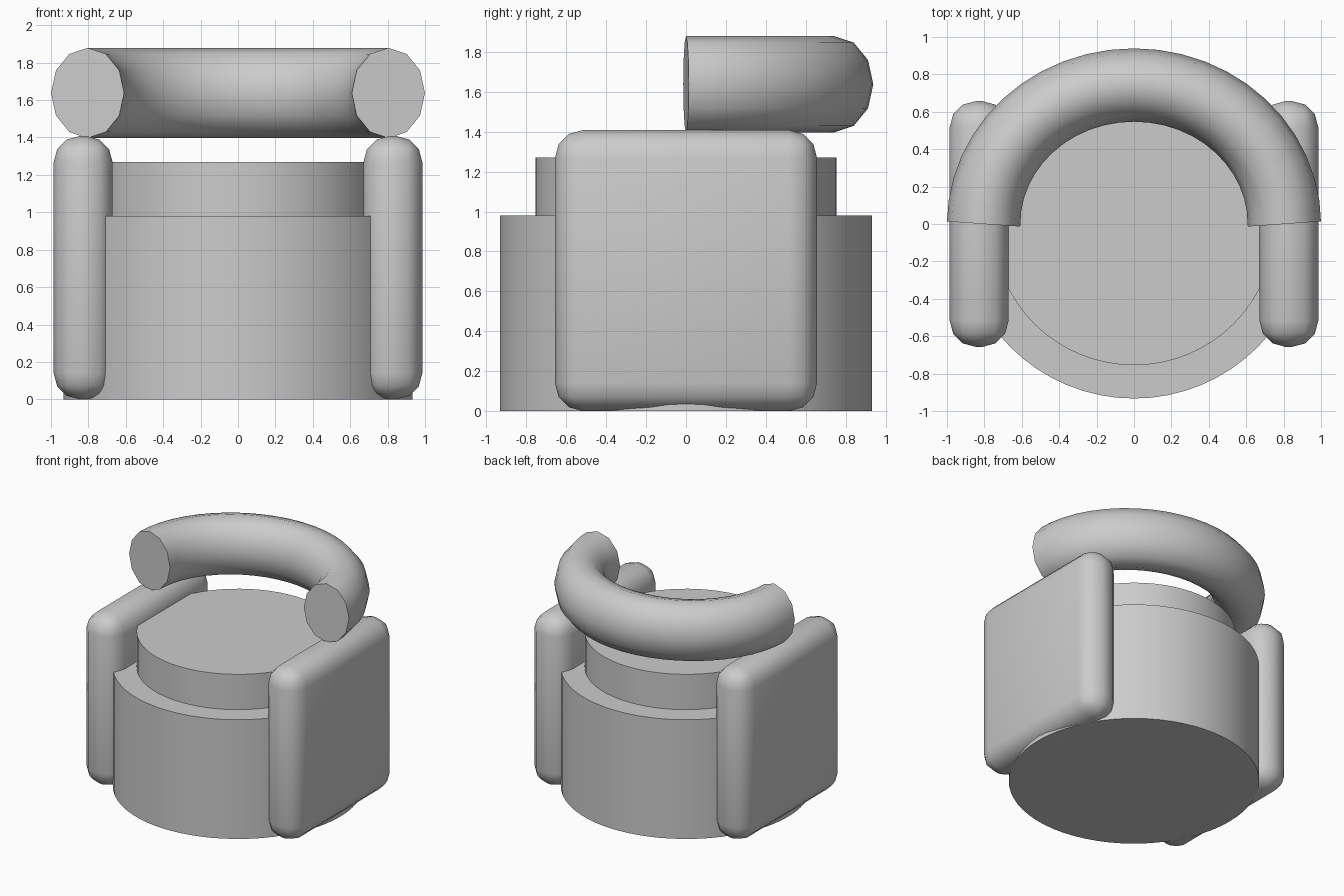
import bpy, bmesh
from math import sin, cos, pi, radians
from mathutils import Vector

if "Cube" in bpy.data.objects:
    bpy.data.objects.remove(bpy.data.objects["Cube"])


def smooth(obj, angle=40):
    bpy.ops.object.select_all(action='DESELECT')
    obj.select_set(True)
    bpy.context.view_layer.objects.active = obj
    bpy.ops.object.shade_smooth_by_angle(angle=radians(angle))


def drum(name, radius, z0, z1):
    bpy.ops.mesh.primitive_cylinder_add(vertices=64, radius=radius, depth=z1 - z0,
                                        location=(0, 0, (z0 + z1) / 2))
    obj = bpy.context.object
    obj.name = name
    smooth(obj)


def rounded_box(name, center, size, radius):
    bpy.ops.mesh.primitive_cube_add(size=1, location=center)
    obj = bpy.context.object
    obj.name = name
    obj.scale = size
    bpy.ops.object.transform_apply(location=False, rotation=False, scale=True)
    bevel = obj.modifiers.new("rounding", 'BEVEL')
    bevel.width = radius
    bevel.segments = 3
    bpy.ops.object.modifier_apply(modifier=bevel.name)
    smooth(obj)


def half_ring(name, a, b, z, r_side, r_up, steps=24, sides=12):
    # Sweep an oval section along half an ellipse, capped at both ends
    path = [Vector((a * cos(pi * i / steps), b * sin(pi * i / steps), z))
            for i in range(steps + 1)]
    bm = bmesh.new()
    rings = []
    for i, p in enumerate(path):
        t = (path[min(i + 1, steps)] - path[max(i - 1, 0)]).normalized()
        out = Vector((t.y, -t.x, 0))
        rings.append([bm.verts.new(p + out * r_side * cos(2 * pi * k / sides)
                                   + Vector((0, 0, r_up * sin(2 * pi * k / sides))))
                      for k in range(sides)])
    for r0, r1 in zip(rings, rings[1:]):
        for k in range(sides):
            n = (k + 1) % sides
            bm.faces.new((r0[k], r0[n], r1[n], r1[k]))
    bm.faces.new(rings[0])
    bm.faces.new(rings[-1])
    bmesh.ops.recalc_face_normals(bm, faces=bm.faces)
    mesh = bpy.data.meshes.new(name)
    bm.to_mesh(mesh)
    bm.free()
    obj = bpy.data.objects.new(name, mesh)
    bpy.context.collection.objects.link(obj)
    smooth(obj)


# Round base and seat cushion
drum("base", 0.933, 0, 0.98)
drum("seat_cushion", 0.755, 0.9, 1.27)

# Padded side panels
for side, x in (("left", -0.828), ("right", 0.828)):
    rounded_box(side + "_arm", (x, 0, 0.704), (0.315, 1.314, 1.408), 0.14)

# Curved tubular backrest
half_ring("backrest", 0.804, 0.743, 1.638, 0.196, 0.241)
